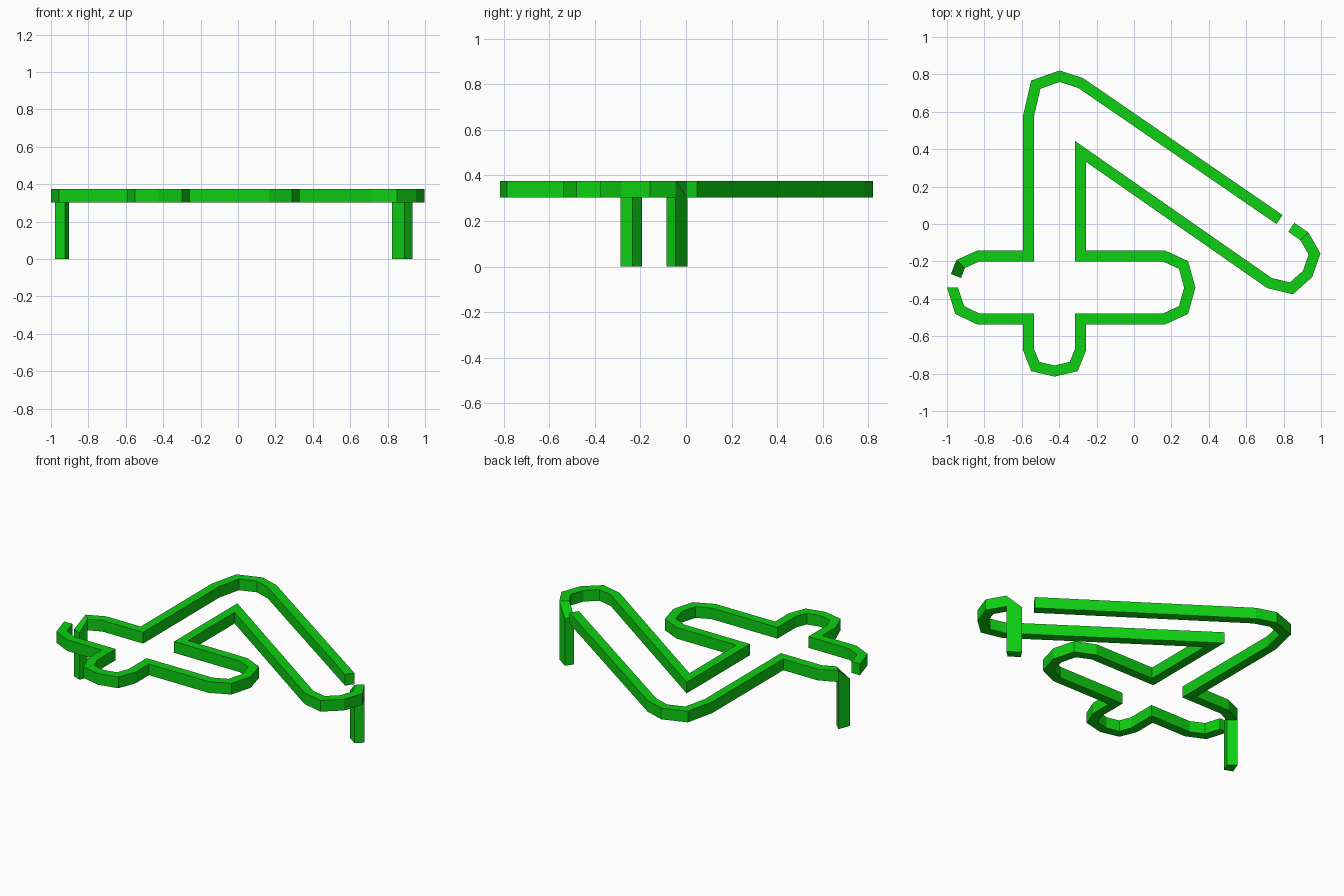
import bpy
import bmesh
from mathutils import Vector

default_cube = bpy.data.objects.get("Cube")
if default_cube:
    bpy.data.objects.remove(default_cube, do_unlink=True)

HALF_WIDTH = 0.029
RAIL_BOTTOM = 0.303
RAIL_TOP = 0.375

# One flat green for everything
green = bpy.data.materials.new("bright green")
green.use_nodes = True
colour = (0.004, 0.62, 0.006, 1)
green.diffuse_color = colour
green.node_tree.nodes["Principled BSDF"].inputs["Base Color"].default_value = colour


def mitred_sides(path, start_across=None):
    """Return the left and right edge points at every corner of the path."""
    points = [Vector(p) for p in path]
    directions = [(b - a).normalized() for a, b in zip(points, points[1:])]
    sides = []
    for i, point in enumerate(points):
        before = directions[max(i - 1, 0)]
        after = directions[min(i, len(directions) - 1)]
        normal_before = Vector((-before.y, before.x))
        normal_after = Vector((-after.y, after.x))
        across = (normal_before + normal_after).normalized()
        offset = across * HALF_WIDTH / across.dot(normal_before)
        if i == 0 and start_across:
            offset = Vector(start_across) * HALF_WIDTH
        sides.append((point + offset, point - offset))
    return sides


def build_rail(name, path, start_across=None):
    """Sweep a square bar along the path, then turn it down into a leg."""
    sides = mitred_sides(path, start_across)
    # Each section: outer pair, its height, inner pair, its height
    sections = [(s, RAIL_TOP, s, RAIL_BOTTOM) for s in sides[:-1]]
    end, knee = sides[-1], sides[-2]
    sections.append((end, RAIL_BOTTOM, knee, RAIL_BOTTOM))
    sections.append((end, 0, knee, 0))

    bm = bmesh.new()
    rings = []
    for outer, high, inner, low in sections:
        corners = [(outer[0], high), (outer[1], high), (inner[1], low), (inner[0], low)]
        rings.append([bm.verts.new((p.x, p.y, z)) for p, z in corners])
    for a, b in zip(rings, rings[1:]):
        for i in range(4):
            j = (i + 1) % 4
            bm.faces.new((a[i], a[j], b[j], b[i]))
    bm.faces.new(rings[0])
    bm.faces.new(rings[-1])
    # Close the chamfered elbow
    bmesh.ops.remove_doubles(bm, verts=bm.verts, dist=0.0001)
    bmesh.ops.recalc_face_normals(bm, faces=bm.faces)

    mesh = bpy.data.meshes.new(name)
    bm.to_mesh(mesh)
    bm.free()
    mesh.materials.append(green)
    rail = bpy.data.objects.new(name, mesh)
    bpy.context.collection.objects.link(rail)
    return rail


# Rear rail: long diagonal, rounded peak, straight side, short arm and leg
rear_path = [
    (0.778, 0.024), (-0.286, 0.754), (-0.398, 0.79), (-0.525, 0.745),
    (-0.564, 0.577), (-0.564, -0.171), (-0.832, -0.171),
    (-0.927, -0.214), (-0.952, -0.278),
]
build_rail("rear_rail", rear_path)

# Front rail: right arm, bottom lobe, left lobe, inner diagonal, hook and leg
right_arm = [(-0.97, -0.34), (-0.932, -0.46), (-0.832, -0.508), (-0.564, -0.508)]
bottom_lobe = [
    (-0.564, -0.671), (-0.528, -0.762), (-0.425, -0.786),
    (-0.322, -0.762), (-0.286, -0.671), (-0.286, -0.508),
]
lobe_half = [(0.16, -0.508), (0.265, -0.46)]
lobe_mirror = [(x, -0.679 - y) for x, y in reversed(lobe_half)]
left_lobe = lobe_half + [(0.298, -0.34)] + lobe_mirror
inner_diagonal = [(-0.286, -0.171), (-0.286, 0.388), (0.725, -0.316)]
hook = [(0.842, -0.344), (0.928, -0.267), (0.965, -0.16), (0.911, -0.066), (0.841, -0.018)]
build_rail(
    "front_rail",
    right_arm + bottom_lobe + left_lobe + inner_diagonal + hook,
    start_across=(1, 0),
)
